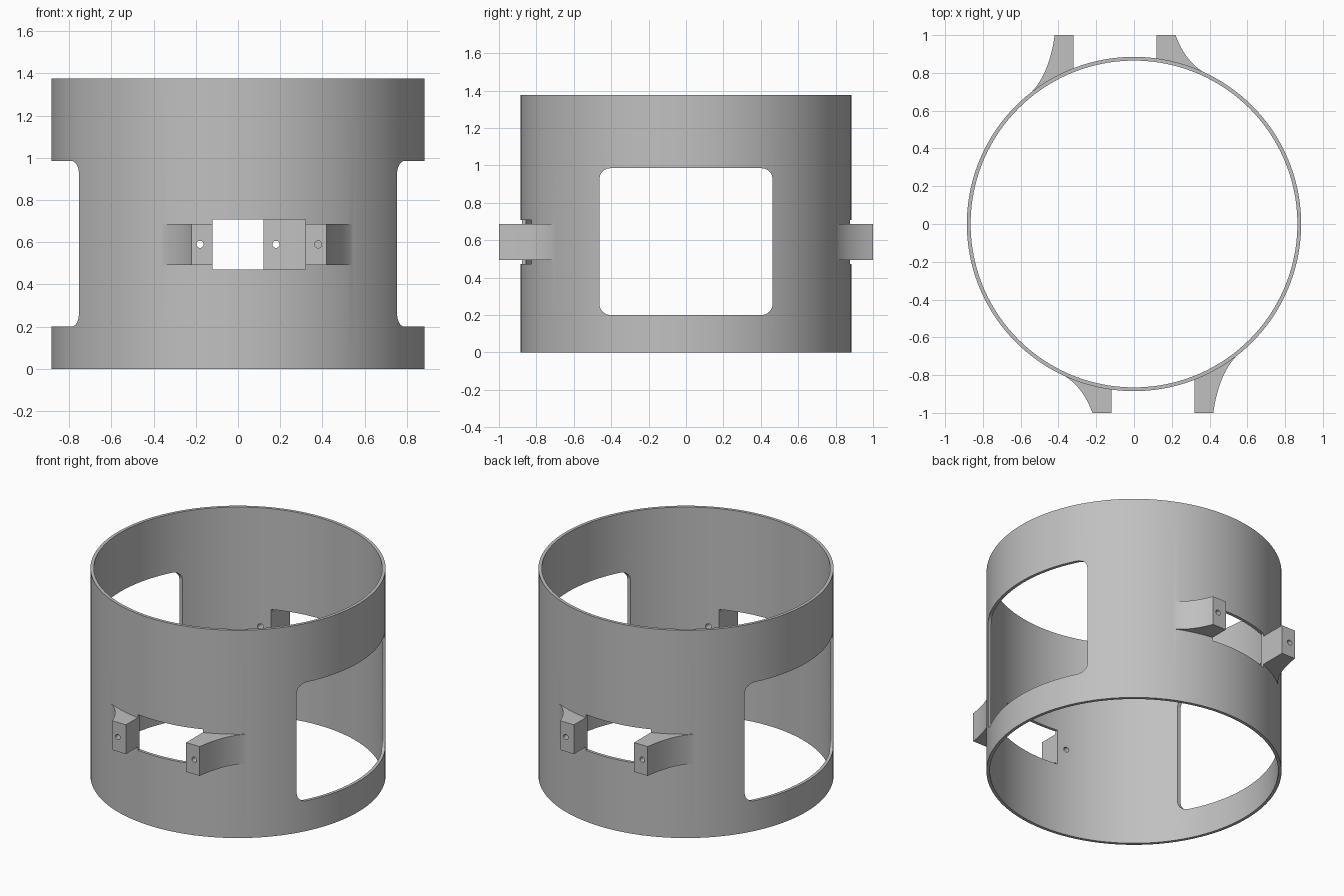
import bpy, bmesh, math
from mathutils import Matrix, Vector

cube = bpy.data.objects.get("Cube")
if cube:
    bpy.data.objects.remove(cube, do_unlink=True)

OUTER, INNER, HEIGHT = 0.885, 0.865, 1.375
MID_Z = 0.59

grey = bpy.data.materials.new("plain grey")
grey.use_nodes = True
colour = (0.53, 0.53, 0.53, 1)
grey.diffuse_color = colour
grey.node_tree.nodes["Principled BSDF"].inputs["Base Color"].default_value = colour


def prism(name, outline, low, high, turn=Matrix()):
    """Extrude a flat outline from low to high along z, then turn it."""
    bm = bmesh.new()
    face = bm.faces.new([bm.verts.new((x, y, low)) for x, y in outline])
    grown = bmesh.ops.extrude_face_region(bm, geom=[face])["geom"]
    tops = [v for v in grown if isinstance(v, bmesh.types.BMVert)]
    bmesh.ops.translate(bm, verts=tops, vec=(0, 0, high - low))
    bmesh.ops.transform(bm, matrix=turn, verts=bm.verts)
    bmesh.ops.recalc_face_normals(bm, faces=bm.faces)
    mesh = bpy.data.meshes.new(name)
    bm.to_mesh(mesh)
    bm.free()
    mesh.materials.append(grey)
    obj = bpy.data.objects.new(name, mesh)
    bpy.context.collection.objects.link(obj)
    return obj


def circle(radius, count, cx=0, cy=0):
    steps = [math.tau * i / count for i in range(count)]
    return [(cx + radius * math.cos(a), cy + radius * math.sin(a)) for a in steps]


def combine(target, tool, operation):
    """Apply a boolean and discard the tool."""
    mod = target.modifiers.new("combine", 'BOOLEAN')
    mod.operation, mod.object, mod.solver = operation, tool, 'EXACT'
    bpy.context.view_layer.objects.active = target
    bpy.ops.object.modifier_apply(modifier=mod.name)
    bpy.data.objects.remove(tool, do_unlink=True)


def lug_outline(inner, outer, control, end_x):
    """Flared foot that sweeps from the lug tip into the ring wall."""
    start, control = Vector((outer, -1)), Vector(control)
    end = Vector((end_x, -math.sqrt(0.882 ** 2 - end_x ** 2)))
    sweep = []
    for i in range(17):
        t = i / 16
        sweep.append(start * (1 - t) ** 2 + control * 2 * t * (1 - t) + end * t * t)
    back = []
    for i in range(1, 11):
        x = end_x + (inner - end_x) * i / 10
        back.append((x, -math.sqrt(0.874 ** 2 - x * x)))
    return [(inner, -1)] + [tuple(p) for p in sweep] + back


# Ring wall
ring = prism("ring_body", circle(OUTER, 160), 0, HEIGHT)
combine(ring, prism("bore", circle(INNER, 160), -0.1, HEIGHT + 0.1), 'DIFFERENCE')

# Lugs, slot and screw holes, repeated half a turn round
along_y = Matrix.Rotation(math.pi / 2, 4, 'X')
for angle in (0, math.pi):
    spin = Matrix.Rotation(angle, 4, 'Z')
    for outline in (lug_outline(-0.10, -0.22, (-0.275, -0.85), -0.39),
                    lug_outline(0.30, 0.42, (0.45, -0.78), 0.56)):
        combine(ring, prism("lug", outline, MID_Z - 0.097, MID_Z + 0.097, spin), 'UNION')
    slot = [(-0.12, -1.1), (0.32, -1.1), (0.32, -0.6), (-0.12, -0.6)]
    combine(ring, prism("slot", slot, MID_Z - 0.118, MID_Z + 0.118, spin), 'DIFFERENCE')
    for x in (-0.18, 0.38):
        hole = prism("screw_hole", circle(0.017, 24, x, MID_Z), 0.6, 1.1, spin @ along_y)
        combine(ring, hole, 'DIFFERENCE')

# Rounded side windows, cut straight through both sides
CORNER, HALF_WIDTH, LOW, HIGH = 0.06, 0.463, 0.2, 0.985
window = []
corners = [(HALF_WIDTH, HIGH), (-HALF_WIDTH, HIGH), (-HALF_WIDTH, LOW), (HALF_WIDTH, LOW)]
for k, (y, z) in enumerate(corners):
    cy = y - math.copysign(CORNER, y)
    cz = z + (CORNER if z == LOW else -CORNER)
    for i in range(9):
        a = math.pi / 2 * (k + i / 8)
        window.append((cy + CORNER * math.cos(a), cz + CORNER * math.sin(a)))
along_x = Matrix.Rotation(math.pi / 2, 4, 'Z') @ along_y
combine(ring, prism("side_window", window, -1.2, 1.2, along_x), 'DIFFERENCE')

# Smooth round walls, crisp edges
bpy.ops.object.select_all(action='DESELECT')
ring.select_set(True)
bpy.context.view_layer.objects.active = ring
bpy.ops.object.shade_smooth_by_angle(angle=math.radians(25))
